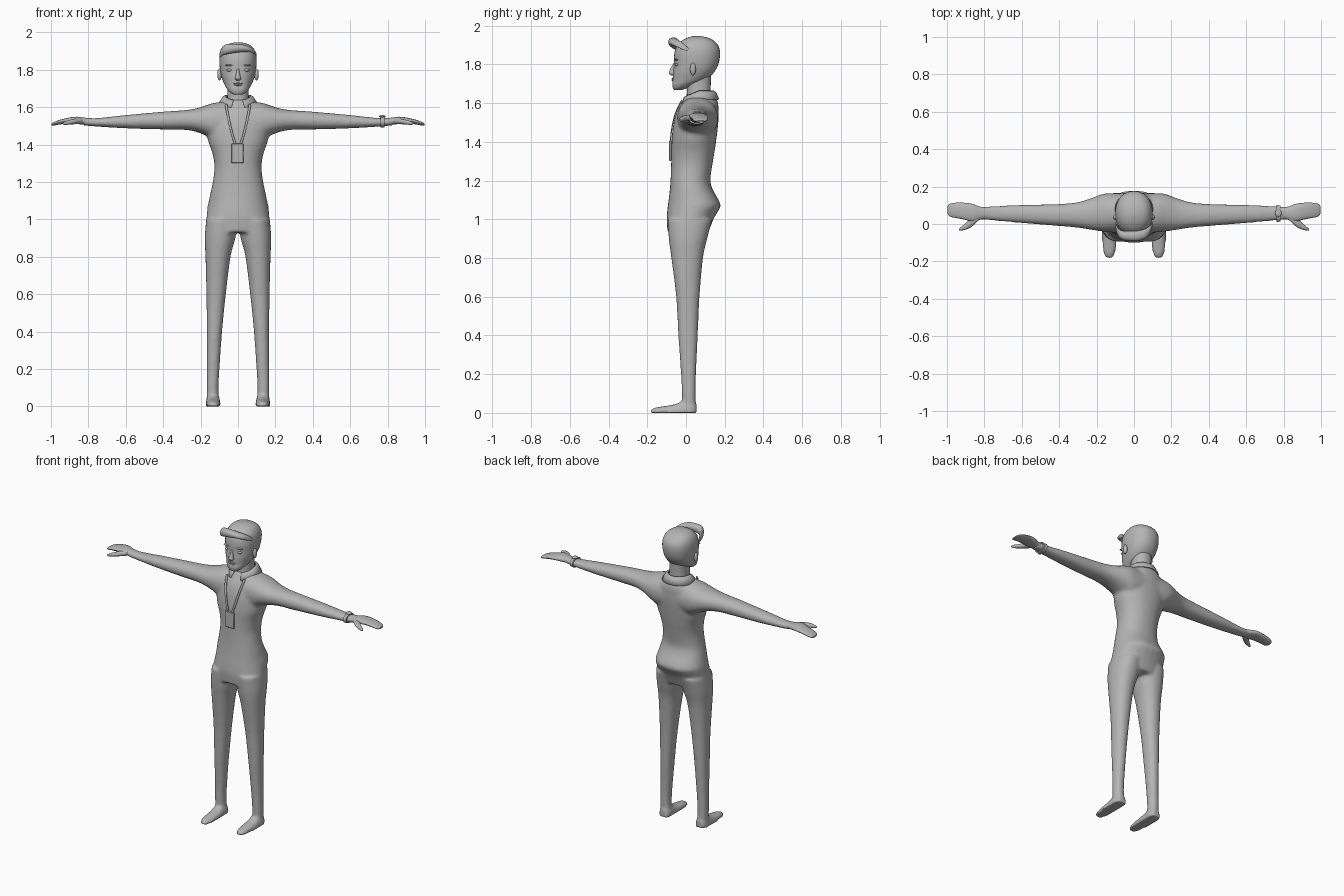
import bpy, bmesh, math
from mathutils import Vector

grey = bpy.data.materials.new("plain_grey")
grey.diffuse_color = (0.46, 0.46, 0.46, 1)


def resample(rows, steps=4):
    """Catmull-Rom through the rows."""
    out = []
    for i in range(len(rows) - 1):
        p0, p1 = rows[max(i - 1, 0)], rows[i]
        p2, p3 = rows[i + 1], rows[min(i + 2, len(rows) - 1)]
        for k in range(steps):
            t = k / steps
            out.append([0.5 * (2 * b + (c - a) * t + (2 * a - 5 * b + 4 * c - d) * t * t
                               + (3 * b - a - 3 * c + d) * t ** 3)
                        for a, b, c, d in zip(p0, p1, p2, p3)])
    return out + [list(rows[-1])]


def loft(bm, axis, rows, side=1, n=2.2, seg=28, steps=4):
    """Skin of rounded sections; a row is (position, a0, a1, b0, b1)."""
    rings = []
    for t, a0, a1, b0, b1 in resample(rows, steps):
        ring = []
        for k in range(seg):
            ang = 2 * math.pi * k / seg
            c, s = math.cos(ang), math.sin(ang)
            a = (a0 + a1) / 2 + (a1 - a0) / 2 * math.copysign(abs(c) ** (2 / n), c)
            b = (b0 + b1) / 2 + (b1 - b0) / 2 * math.copysign(abs(s) ** (2 / n), s)
            x, y, z = {'x': (t, a, b), 'y': (a, t, b), 'z': (a, b, t)}[axis]
            ring.append(bm.verts.new((x * side, y, max(z, 0))))
        rings.append(ring)
    for r, q in zip(rings, rings[1:]):
        for k in range(seg):
            bm.faces.new((r[k], r[(k + 1) % seg], q[(k + 1) % seg], q[k]))
    bm.faces.new(rings[0][::-1])
    bm.faces.new(rings[-1])


def finish(name, bm, angle=40):
    bmesh.ops.recalc_face_normals(bm, faces=bm.faces[:])
    me = bpy.data.meshes.new(name)
    bm.to_mesh(me)
    bm.free()
    me.materials.append(grey)
    ob = bpy.data.objects.new(name, me)
    bpy.context.collection.objects.link(ob)
    bpy.ops.object.select_all(action='DESELECT')
    ob.select_set(True)
    bpy.context.view_layer.objects.active = ob
    bpy.ops.object.shade_smooth_by_angle(angle=math.radians(angle))
    return ob


def part(name, axis, rows, **kw):
    bm = bmesh.new()
    loft(bm, axis, rows, **kw)
    return finish(name, bm)


def blob(name, loc, size):
    bm = bmesh.new()
    bmesh.ops.create_uvsphere(bm, u_segments=16, v_segments=10, radius=1)
    for v in bm.verts:
        v.co = Vector(loc) + Vector([v.co[i] * size[i] for i in range(3)])
    return finish(name, bm)


def sym(rows):
    """Rows (z, half width, front, back) to full rows."""
    return [(z, -w, w, f, b) for z, w, f, b in rows]


# Body: torso, arms, legs and feet fused into one smooth skin
body = bmesh.new()
loft(body, 'z', sym([
    (0.93, .160, -.095, .115), (1.00, .168, -.100, .142), (1.045, .165, -.097, .168),
    (1.07, .163, -.094, .180), (1.10, .156, -.090, .168), (1.15, .146, -.084, .140),
    (1.20, .135, -.080, .126), (1.28, .126, -.077, .136), (1.35, .136, -.076, .148),
    (1.42, .160, -.074, .158), (1.50, .170, -.064, .167), (1.56, .150, -.047, .168),
    (1.60, .120, -.026, .166), (1.64, .075, .000, .150)]))
for s in (1, -1):
    loft(body, 'x', [
        (.04, -.045, .165, 1.42, 1.63), (.12, -.045, .165, 1.42, 1.625),
        (.17, -.040, .160, 1.447, 1.610), (.23, -.031, .138, 1.470, 1.592),
        (.30, -.020, .117, 1.480, 1.583), (.40, -.011, .107, 1.481, 1.576),
        (.60, .005, .102, 1.487, 1.558), (.75, .018, .096, 1.496, 1.542),
        (.83, .024, .090, 1.503, 1.542)], side=s)
    loft(body, 'z', [
        (.02, .100, .168, -.018, .050), (.10, .104, .168, -.022, .050),
        (.20, .099, .167, -.026, .052), (.40, .085, .167, -.040, .061),
        (.60, .065, .169, -.051, .070), (.80, .040, .174, -.076, .088),
        (.90, .014, .178, -.089, .110), (1.00, .002, .170, -.095, .135)], side=s)
    loft(body, 'y', [
        (-.184, .120, .146, -.012, .012), (-.168, .105, .160, -.025, .025),
        (-.12, .093, .169, -.034, .034), (-.06, .091, .172, -.044, .044),
        (-.02, .093, .172, -.060, .060), (.03, .095, .171, -.070, .070),
        (.054, .108, .158, -.050, .050)], side=s, n=2.5)
ob = finish("body", body)
rm = ob.modifiers.new("fuse", 'REMESH')
rm.mode = 'VOXEL'
rm.voxel_size = 0.009
rm.use_smooth_shade = True
sm = ob.modifiers.new("soften", 'SMOOTH')
sm.factor = 0.5
sm.iterations = 8

# Hands with thumbs
for s, label in ((1, "left"), (-1, "right")):
    part("hand_" + label, 'x', [
        (.77, .030, .088, 1.504, 1.540), (.82, .024, .092, 1.506, 1.544),
        (.86, .012, .106, 1.510, 1.549), (.90, .022, .113, 1.513, 1.545),
        (.95, .032, .114, 1.508, 1.533), (.985, .040, .108, 1.502, 1.520),
        (.998, .056, .094, 1.502, 1.511)], side=s, seg=20)
    part("thumb_" + label, 'x', [
        (.83, .020, .050, 1.512, 1.540), (.87, -.016, .034, 1.509, 1.539),
        (.90, -.030, .004, 1.507, 1.532), (.925, -.035, -.016, 1.505, 1.524),
        (.936, -.034, -.026, 1.508, 1.516)], side=s, seg=14)

# Watch
bm = bmesh.new()
loft(bm, 'x', [(.762, .011, .101, 1.490, 1.549), (.782, .013, .099, 1.492, 1.548)],
     seg=24, steps=1)
finish("watch_strap", bm)
blob("watch_dial", (.772, .058, 1.551), (.018, .02, .007))

# Neck and head
part("neck", 'z', sym([(1.58, .064, .000, .135), (1.65, .058, .004, .128),
                       (1.70, .057, .004, .128), (1.76, .060, .010, .130)]))
part("head", 'z', sym([
    (1.667, .022, -.060, -.025), (1.675, .038, -.067, .000), (1.695, .057, -.071, .045),
    (1.72, .072, -.068, .105), (1.76, .088, -.066, .146), (1.80, .096, -.062, .167),
    (1.85, .100, -.061, .176), (1.89, .095, -.050, .170), (1.92, .079, -.024, .146),
    (1.938, .053, .008, .112), (1.947, .014, .040, .070)]), seg=36)

# Swept fringe
part("hair_fringe", 'x', [
    (-.100, -.010, .015, 1.862, 1.882), (-.090, -.055, -.010, 1.870, 1.912),
    (-.065, -.084, -.035, 1.882, 1.936), (.000, -.092, -.038, 1.893, 1.938),
    (.055, -.080, -.028, 1.896, 1.927), (.085, -.050, -.008, 1.885, 1.910),
    (.099, -.010, .015, 1.870, 1.886)], seg=16)

# Face
part("nose", 'z', sym([(1.742, .008, -.074, -.05), (1.752, .016, -.088, -.05),
                       (1.765, .013, -.086, -.05), (1.79, .008, -.074, -.045),
                       (1.81, .006, -.062, -.045)]), seg=12)
blob("upper_lip", (0, -.066, 1.727), (.026, .008, .004))
blob("lower_lip", (0, -.067, 1.719), (.020, .008, .005))
for s, label in ((1, "left"), (-1, "right")):
    blob("eye_" + label, (s * .044, -.048, 1.798), (.017, .010, .008))
    blob("eyebrow_" + label, (s * .046, -.050, 1.824), (.024, .010, .004))
    blob("ear_" + label, (s * .099, .036, 1.775), (.012, .015, .032))

# Shirt collar, open at the front
bm = bmesh.new()
rows = []
for k in range(33):
    a = math.radians(20 + 320 * k / 32)
    front = max(0, math.cos(a))
    rows.append([bm.verts.new((r * math.sin(a), .07 - ry * math.cos(a), z))
                 for r, ry, z in ((.066, .068, 1.662 - .028 * front),
                                  (.078, .082, 1.655 - .028 * front),
                                  (.102, .098, 1.618 - .022 * front))])
for p, q in zip(rows, rows[1:]):
    for i in (0, 1):
        bm.faces.new((p[i], p[i + 1], q[i + 1], q[i]))
so = finish("collar", bm, 60).modifiers.new("thickness", 'SOLIDIFY')
so.thickness = 0.008
so.offset = 0

# Lanyard straps and badge
for s, label in ((1, "left"), (-1, "right")):
    bm = bmesh.new()
    path = resample([(.064, -.022, 1.615), (.053, -.054, 1.55),
                     (.035, -.073, 1.47), (.014, -.081, 1.40)])
    pairs = [[bm.verts.new((s * x + d, y, z)) for d in (-.006, .006)] for x, y, z in path]
    for p, q in zip(pairs, pairs[1:]):
        bm.faces.new((p[0], p[1], q[1], q[0]))
    so = finish("lanyard_" + label, bm).modifiers.new("thickness", 'SOLIDIFY')
    so.thickness = 0.006
    so.offset = 0
bm = bmesh.new()
bmesh.ops.create_cube(bm, size=1)
for v in bm.verts:
    v.co = Vector((v.co.x * .064 - .002, v.co.y * .012 - .081, v.co.z * .105 + 1.353))
bv = finish("badge", bm).modifiers.new("edge", 'BEVEL')
bv.width = 0.003
